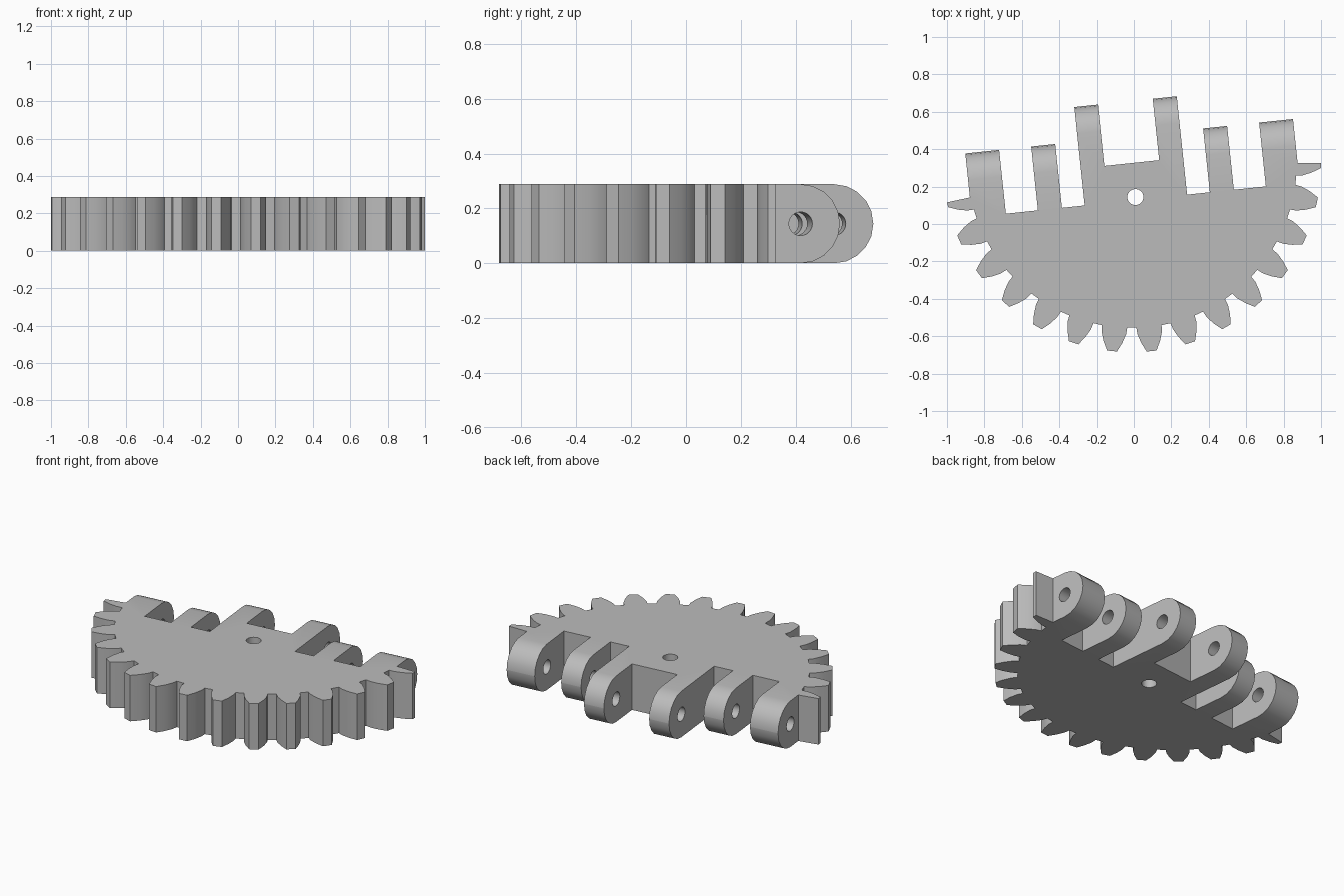
import bpy, bmesh
from math import radians, cos, sin
from mathutils import Matrix, Vector

if "Cube" in bpy.data.objects:
    bpy.data.objects.remove(bpy.data.objects["Cube"], do_unlink=True)

HEIGHT = 0.288
TIP, ROOT = 1.011, 0.881
PITCH = 12
SHORT, LONG, NOTCH = 0.144, 0.33, -0.199
HOLE = 0.043
# Knuckles on one side: inner edge, outer edge, reach
KNUCKLES = [(0.147, 0.276, LONG), (0.398, 0.527, SHORT), (0.699, ROOT, SHORT)]
# Tooth flank: radius and half angle, root to tip
FLANK = [(ROOT, 4.4), (0.916, 4.1), (0.963, 3.0), (TIP, 1.5)]

grey = bpy.data.materials.new("plain_grey")
grey.use_nodes = True
colour = (0.5, 0.5, 0.5, 1)
grey.diffuse_color = colour
grey.node_tree.nodes["Principled BSDF"].inputs["Base Color"].default_value = colour


def polar(radius, degrees):
    a = radians(degrees)
    return (radius * cos(a), radius * sin(a))


def half_outline():
    """Right half of the plate, from the middle notch round to the bottom tooth."""
    points = []
    base = 0.0
    for inner, outer, reach in KNUCKLES:
        points += [(inner, base), (inner, reach), (outer, reach)]
        base = NOTCH
        if outer < ROOT:
            points.append((outer, base))
    # First tooth is cut in half along its axis
    axis = -PITCH / 2
    points += [polar(ROOT / cos(radians(axis)), axis), polar(TIP, axis)]
    for k in range(8):
        centre = axis - k * PITCH
        if k > 0:
            points += [polar(r, centre + a) for r, a in FLANK]
        if k < 7:
            points += [polar(r, centre - a) for r, a in reversed(FLANK)]
    return points


def make_object(name, bm):
    mesh = bpy.data.meshes.new(name)
    bm.to_mesh(mesh)
    bm.free()
    mesh.materials.append(grey)
    obj = bpy.data.objects.new(name, mesh)
    bpy.context.collection.objects.link(obj)
    return obj


def cylinder_cutter(name, depth, matrix):
    bm = bmesh.new()
    bmesh.ops.create_cone(bm, cap_ends=True, segments=24, radius1=HOLE,
                          radius2=HOLE, depth=depth, matrix=matrix)
    obj = make_object(name, bm)
    obj.hide_render = True
    return obj


# Toothed plate with square knuckles
right = half_outline()
outline = right + [(-x, y) for x, y in reversed(right)]
bm = bmesh.new()
face = bm.faces.new([bm.verts.new((x, y, 0)) for x, y in outline])
extruded = bmesh.ops.extrude_face_region(bm, geom=[face])["geom"]
bmesh.ops.translate(bm, vec=(0, 0, HEIGHT),
                    verts=[g for g in extruded if isinstance(g, bmesh.types.BMVert)])
bmesh.ops.recalc_face_normals(bm, faces=bm.faces[:])

# Round the knuckle ends
ends = [e for e in bm.edges
        if abs(e.verts[0].co.z - e.verts[1].co.z) < 1e-5
        and any(all(abs(v.co.y - reach) < 1e-5 for v in e.verts) for reach in (SHORT, LONG))]
bmesh.ops.bevel(bm, geom=ends, offset=HEIGHT / 2 - 0.0005, segments=5,
                profile=0.5, affect='EDGES')
plate = make_object("half_gear_hinge", bm)

# Centre hole and a pin hole through each knuckle
cutters = [cylinder_cutter("centre_hole_cutter", 1, Matrix.Translation((0, -0.183, HEIGHT / 2)))]
for inner, outer, reach in KNUCKLES:
    for side in (-1, 1):
        place = Vector((side * (inner + outer) / 2, reach - HEIGHT / 2, HEIGHT / 2))
        cutters.append(cylinder_cutter(
            "pin_hole_cutter", outer - inner + 0.04,
            Matrix.Translation(place) @ Matrix.Rotation(radians(90), 4, 'Y')))

bpy.ops.object.select_all(action='DESELECT')
bpy.context.view_layer.objects.active = plate
plate.select_set(True)
for cutter in cutters:
    mod = plate.modifiers.new("hole", 'BOOLEAN')
    mod.operation = 'DIFFERENCE'
    mod.solver = 'EXACT'
    mod.object = cutter
    bpy.ops.object.modifier_apply(modifier=mod.name)
    bpy.data.objects.remove(cutter, do_unlink=True)

# Turn by half a tooth and centre
plate.data.transform(Matrix.Translation((-0.011, 0.326, 0))
                     @ Matrix.Rotation(radians(PITCH / 2), 4, 'Z'))
bpy.ops.object.shade_smooth_by_angle(angle=radians(30))
